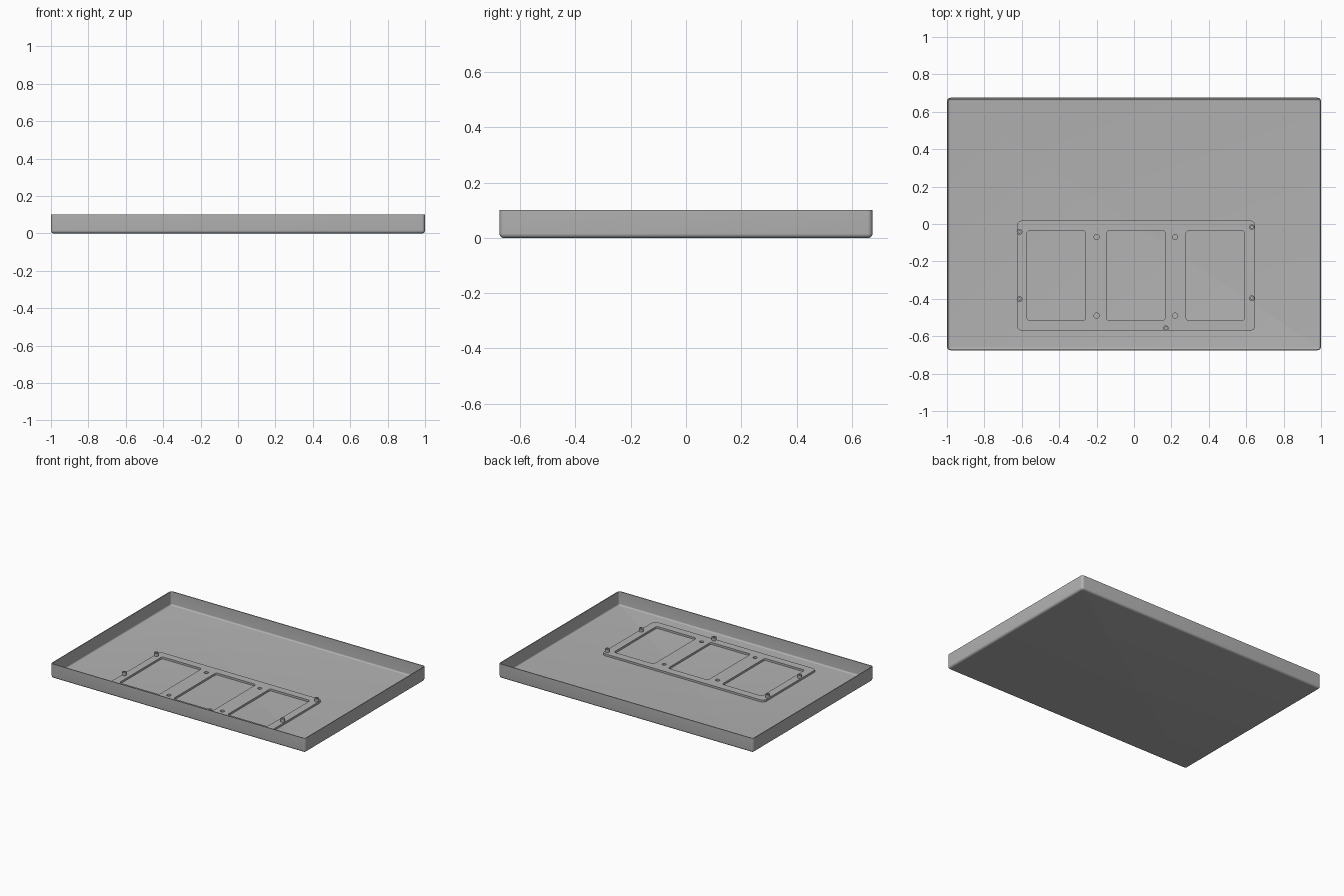
import bpy, bmesh, math

if "Cube" in bpy.data.objects:
    bpy.data.objects.remove(bpy.data.objects["Cube"])

grey = bpy.data.materials.new("mid grey")
grey.diffuse_color = (0.45, 0.45, 0.45, 1)
grey.use_nodes = True
grey.node_tree.nodes["Principled BSDF"].inputs["Base Color"].default_value = grey.diffuse_color

HX, HY, H = 1.0, 0.675, 0.102   # tray half sizes and height
WALL, R = 0.006, 0.016          # sheet thickness, outer bend radius


def rounded_rect(x0, x1, y0, y1, r, n=6):
    pts = []
    corners = [(x1 - r, y1 - r), (x0 + r, y1 - r), (x0 + r, y0 + r), (x1 - r, y0 + r)]
    for k, (cx, cy) in enumerate(corners):
        for i in range(n + 1):
            a = math.pi / 2 * (k + i / n)
            pts.append((cx + r * math.cos(a), cy + r * math.sin(a)))
    return pts


def circle(cx, cy, r, n=24):
    return [(cx + r * math.cos(2 * math.pi * i / n),
             cy + r * math.sin(2 * math.pi * i / n)) for i in range(n)]


def finish(ob):
    bpy.ops.object.select_all(action='DESELECT')
    ob.select_set(True)
    bpy.context.view_layer.objects.active = ob
    if ob.type == 'CURVE':
        bpy.ops.object.convert(target='MESH')
        ob = bpy.context.object
    ob.data.materials.clear()
    ob.data.materials.append(grey)
    bpy.ops.object.shade_smooth_by_angle(angle=math.radians(30))


def flat_part(name, outlines, z0, z1):
    """Extruded 2D outline; the outlines after the first are holes."""
    cu = bpy.data.curves.new(name, 'CURVE')
    cu.dimensions = '2D'
    cu.fill_mode = 'BOTH'
    cu.extrude = (z1 - z0) / 2
    for pts in outlines:
        sp = cu.splines.new('POLY')
        sp.points.add(len(pts) - 1)
        for p, (x, y) in zip(sp.points, pts):
            p.co = (x, y, 0, 1)
        sp.use_cyclic_u = True
    ob = bpy.data.objects.new(name, cu)
    ob.location.z = (z0 + z1) / 2
    bpy.context.collection.objects.link(ob)
    finish(ob)


# Tray: one sheet with rounded bottom bends, swept from underside to inner floor
angles = [math.pi / 2 * i / 6 for i in range(7)]
ri = R - WALL
profile = [(R - R * math.sin(a), R - R * math.cos(a)) for a in angles]
profile += [(0, H), (WALL, H)]
profile += [(R - ri * math.sin(a), R - ri * math.cos(a)) for a in reversed(angles)]
bm = bmesh.new()
rings = []
for inset, z in profile:
    pts = rounded_rect(-HX + inset, HX - inset, -HY + inset, HY - inset,
                       max(R + 0.002 - inset, 0.002))
    rings.append([bm.verts.new((x, y, z)) for x, y in pts])
for a, b in zip(rings, rings[1:]):
    for i in range(len(a)):
        j = (i + 1) % len(a)
        bm.faces.new((a[i], a[j], b[j], b[i]))
bm.faces.new(list(reversed(rings[0])))
bm.faces.new(rings[-1])
bmesh.ops.recalc_face_normals(bm, faces=bm.faces)
mesh = bpy.data.meshes.new("tray")
bm.to_mesh(mesh)
bm.free()
tray = bpy.data.objects.new("tray", mesh)
bpy.context.collection.objects.link(tray)
finish(tray)

# Mounting plate with three windows and four screw holes
plate_top = WALL + 0.014
outlines = [rounded_rect(-0.625, 0.648, -0.57, 0.018, 0.025)]
for cx in (-0.415, 0.01, 0.435):
    outlines.append(rounded_rect(cx - 0.157, cx + 0.157, -0.516, -0.036, 0.016))
for x in (-0.2, 0.22):
    for y in (-0.07, -0.49):
        outlines.append(circle(x, y, 0.014))
flat_part("mounting_plate", outlines, WALL, plate_top)

# Hollow standoffs around the plate edge
for x, y in [(-0.612, -0.042), (-0.612, -0.402), (0.63, -0.017),
             (0.63, -0.397), (0.17, -0.557)]:
    flat_part("standoff", [circle(x, y, 0.015), circle(x, y, 0.007)],
              plate_top, plate_top + 0.022)
